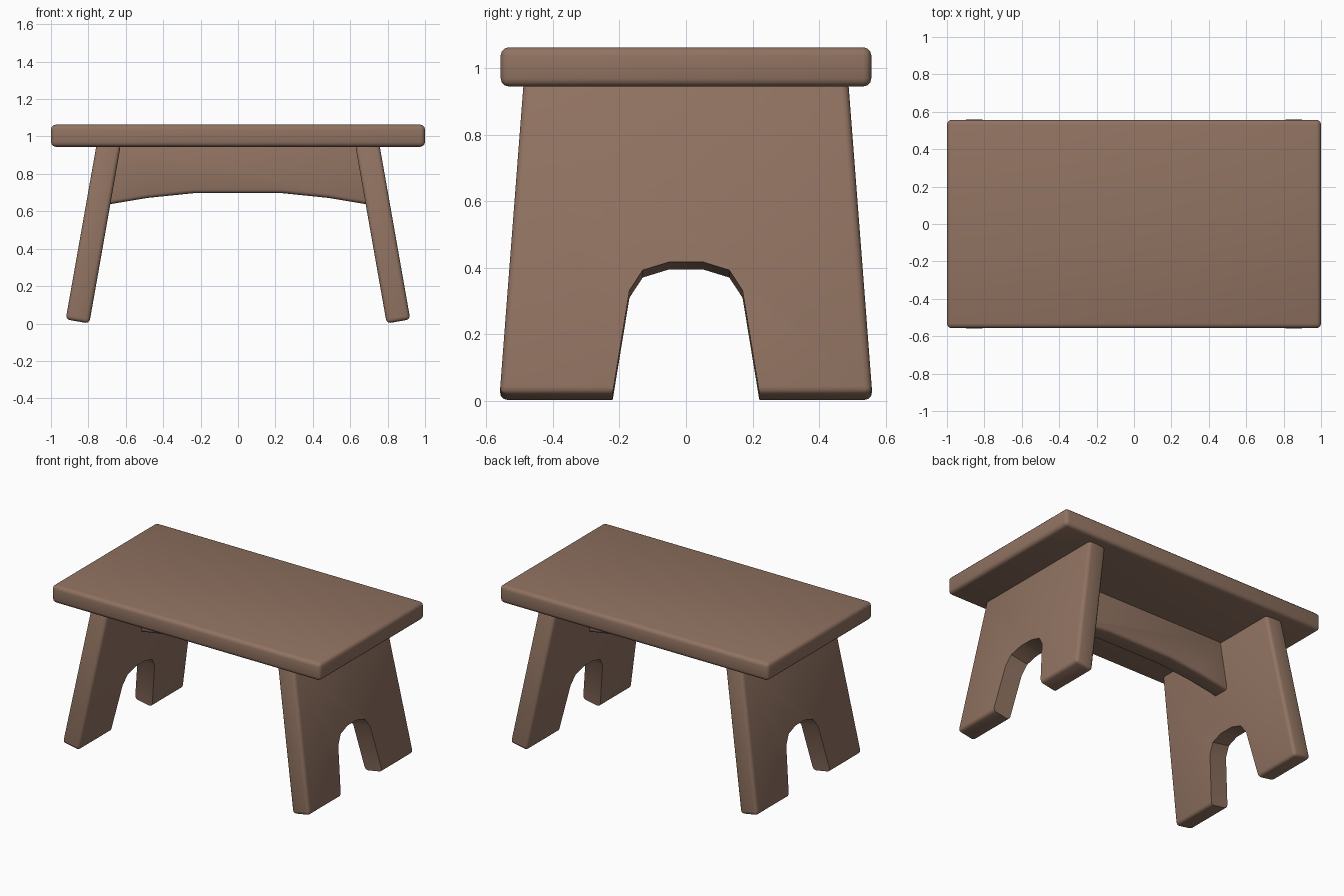
import bpy, bmesh, math

if "Cube" in bpy.data.objects:
    bpy.data.objects.remove(bpy.data.objects["Cube"])

wood = bpy.data.materials.new("brown wood")
wood.diffuse_color = (0.28, 0.17, 0.12, 1)
wood.use_nodes = True
wood.node_tree.nodes["Principled BSDF"].inputs["Base Color"].default_value = wood.diffuse_color


def prism(name, profile, depth, place, bevel=0.0):
    """Extrude a 2D profile between two depths; place(a, b, d) gives the position."""
    bm = bmesh.new()
    rings = [[bm.verts.new(place(a, b, d)) for a, b in profile] for d in depth]
    bm.faces.new(rings[0])
    bm.faces.new(rings[1])
    n = len(profile)
    for i in range(n):
        j = (i + 1) % n
        bm.faces.new((rings[0][i], rings[0][j], rings[1][j], rings[1][i]))
    bmesh.ops.recalc_face_normals(bm, faces=bm.faces)
    if bevel:
        sharp = [e for e in bm.edges if e.calc_face_angle() > math.radians(40)]
        bmesh.ops.bevel(bm, geom=sharp, offset=bevel, segments=3, profile=0.5,
                        affect='EDGES', clamp_overlap=True)
    me = bpy.data.meshes.new(name)
    bm.to_mesh(me)
    bm.free()
    me.materials.append(wood)
    ob = bpy.data.objects.new(name, me)
    bpy.context.collection.objects.link(ob)
    return ob


def smooth(ob):
    bpy.ops.object.select_all(action='DESELECT')
    ob.select_set(True)
    bpy.context.view_layer.objects.active = ob
    bpy.ops.object.shade_smooth_by_angle(angle=math.radians(35))


def mirrored(half):
    return half + [(-a, b) for a, b in reversed(half)]


# Seat board
seat = prism("seat", [(-1, 0.945), (1, 0.945), (1, 1.063), (-1, 1.063)],
             (-0.557, 0.557), lambda a, b, d: (a, d, b), 0.025)
smooth(seat)

# Splayed leg boards, each with an arched notch
tilt = math.radians(10)
board = mirrored([(0.56, 0.0), (0.487, 0.965)])
notch = mirrored([(0.237, -0.1), (0.17, 0.315), (0.13, 0.377), (0.05, 0.402)])
for side, label in ((-1, "left"), (1, "right")):
    def lean(a, b, d, s=side):
        return (s * (0.795 - b * math.sin(tilt) + d * math.cos(tilt)), a,
                b * math.cos(tilt) + d * math.sin(tilt))
    leg = prism(label + "_leg", board, (0, 0.128), lean, 0.022)
    cutter = prism(label + "_notch_cutter", notch, (-0.1, 0.25), lean)
    cut = leg.modifiers.new("notch", 'BOOLEAN')
    cut.operation = 'DIFFERENCE'
    cut.solver = 'EXACT'
    cut.object = cutter
    # Bake the cut, then drop the cutter
    bpy.context.view_layer.update()
    baked = bpy.data.meshes.new_from_object(
        leg.evaluated_get(bpy.context.evaluated_depsgraph_get()))
    leg.modifiers.clear()
    leg.data = baked
    bpy.data.objects.remove(cutter)
    smooth(leg)

# Apron rail under the seat with an arched lower edge
rail = [(0.66, 0.96), (0.72, 0.632), (0.48, 0.672), (0.235, 0.697)]
apron = prism("apron", mirrored(rail), (-0.06, 0.06),
              lambda a, b, d: (a, d, b), 0.02)
smooth(apron)
